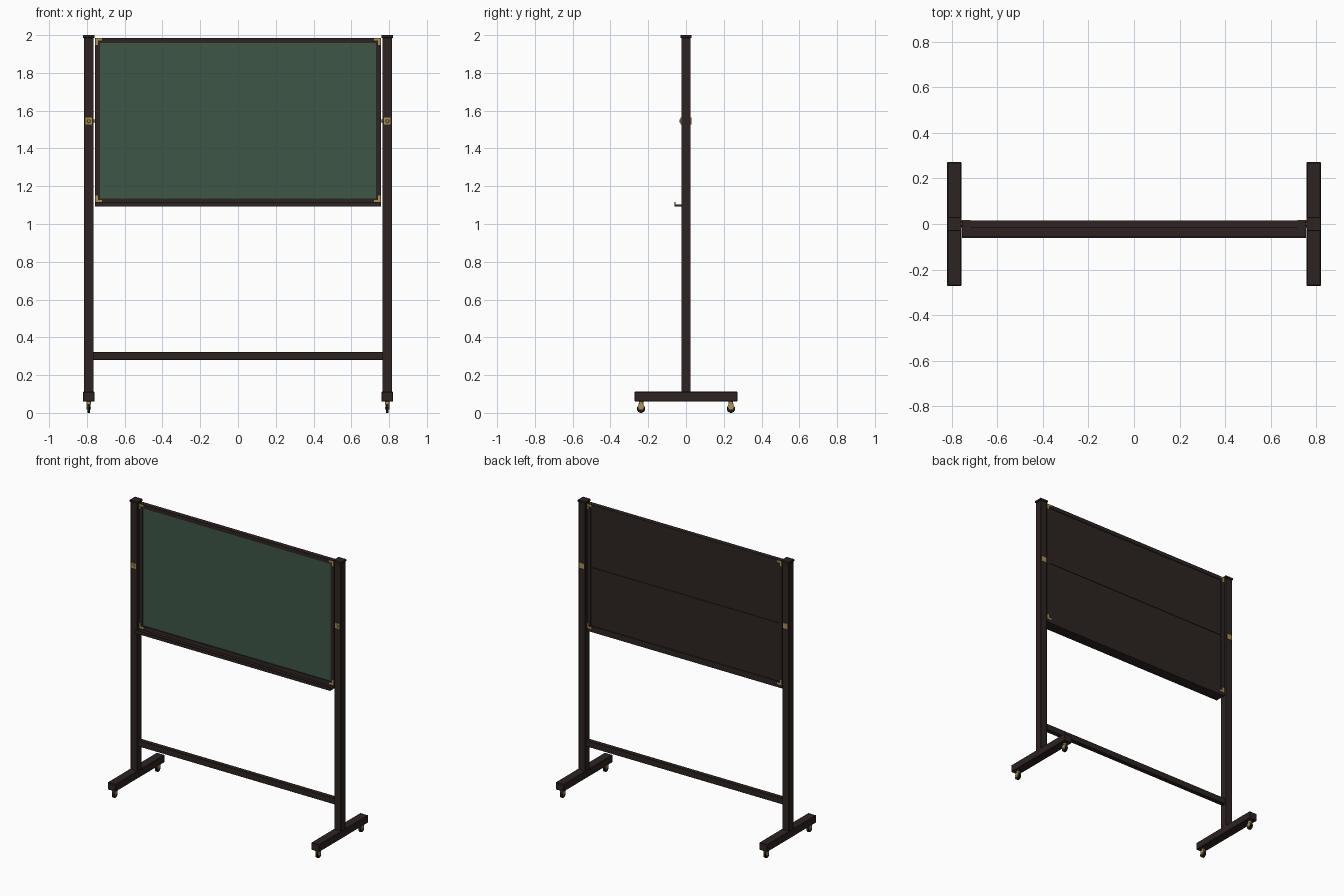
import bpy, bmesh, math
from mathutils import Matrix, Vector

if "Cube" in bpy.data.objects:
    bpy.data.objects.remove(bpy.data.objects["Cube"])


def material(name, rgb):
    m = bpy.data.materials.new(name)
    m.diffuse_color = (*rgb, 1)
    m.use_nodes = True
    m.node_tree.nodes["Principled BSDF"].inputs["Base Color"].default_value = m.diffuse_color
    return m


WOOD = material("dark wood", (0.026, 0.017, 0.016))
GREEN = material("slate green", (0.047, 0.093, 0.064))
BRASS = material("aged brass", (0.40, 0.28, 0.085))
RUBBER = material("black rubber", (0.010, 0.009, 0.009))


def finish(name, bm, mat, bevel=0):
    bmesh.ops.recalc_face_normals(bm, faces=bm.faces)
    me = bpy.data.meshes.new(name)
    bm.to_mesh(me)
    bm.free()
    me.materials.append(mat)
    ob = bpy.data.objects.new(name, me)
    bpy.context.collection.objects.link(ob)
    if bevel:
        mod = ob.modifiers.new("edge bevel", 'BEVEL')
        mod.width = bevel
        mod.segments = 1
    return ob


def box(name, x, y, z, mat, bevel=0):
    """Box from (min, max) ranges."""
    bm = bmesh.new()
    bmesh.ops.create_cube(bm, size=1)
    for v in bm.verts:
        v.co = Vector([(a + b) / 2 + c * (b - a) for (a, b), c in zip((x, y, z), v.co)])
    return finish(name, bm, mat, bevel)


def cyl(name, centre, r, length, axis, mat, r2=None, sides=24):
    bm = bmesh.new()
    bmesh.ops.create_cone(bm, cap_ends=True, segments=sides, radius1=r,
                          radius2=r if r2 is None else r2, depth=length)
    rot = {'X': Matrix.Rotation(math.pi / 2, 4, 'Y'),
           'Y': Matrix.Rotation(math.pi / 2, 4, 'X'), 'Z': Matrix()}[axis]
    bmesh.ops.transform(bm, matrix=Matrix.Translation(centre) @ rot, verts=bm.verts)
    for f in bm.faces:
        f.smooth = len(f.verts) == 4
    for e in bm.edges:
        e.smooth = all(len(f.verts) == 4 for f in e.link_faces)
    return finish(name, bm, mat)


def extrude(name, pts, axis_map, depth, mat):
    """Extrude a 2D outline between two depths; axis_map makes the 3D point."""
    bm = bmesh.new()
    rings = [[bm.verts.new(axis_map(a, b, d)) for a, b in pts] for d in depth]
    bm.faces.new(rings[0])
    bm.faces.new(rings[1])
    n = len(pts)
    for i in range(n):
        j = (i + 1) % n
        bm.faces.new((rings[0][i], rings[0][j], rings[1][j], rings[1][i]))
    return finish(name, bm, mat)


PX, PZ = 0.79, 1.545          # post centre and pivot height
for s, side in ((-1, "left"), (1, "right")):
    x = s * PX
    # upright, cap and foot
    box(side + "_post", (x - .026, x + .026), (-.025, .025), (.11, 1.986), WOOD, .002)
    box(side + "_post_cap", (x - .031, x + .031), (-.03, .03), (1.985, 2.0), WOOD, .002)
    box(side + "_foot", (x - .031, x + .031), (-.272, .272), (.06, .112), WOOD, .003)
    # pivot hardware
    for t, face in ((-1, "front"), (1, "back")):
        box(f"{side}_{face}_pivot_plate", (x - .018, x + .018),
            sorted((t * .024, t * .029)), (PZ - .018, PZ + .018), BRASS)
    cyl(side + "_pivot_knob", (x, -.031, PZ), .010, .006, 'Y', BRASS, r2=.007)
    cyl(side + "_pivot_pin", (s * .758, 0, PZ), .007, .03, 'X', BRASS)
    # casters
    for t, face in ((-1, "front"), (1, "back")):
        y = t * .238
        n = f"{side}_{face}_caster_"
        cyl(n + "wheel", (x, y, .022), .022, .014, 'X', RUBBER)
        cyl(n + "axle", (x, y, .024), .006, .026, 'X', BRASS, sides=12)
        cyl(n + "stem", (x, y, .054), .012, .014, 'Z', BRASS, sides=16)
        box(n + "fork_crown", (x - .011, x + .011), (y - .013, y + .013), (.045, .050), BRASS)
        for k in (-1, 1):
            extrude(f"{n}fork_{'inner' if k * s < 0 else 'outer'}",
                    [(-.013, .05), (-.016, .032), (-.009, .017), (.009, .017),
                     (.016, .032), (.013, .05)],
                    lambda a, b, d, y=y: (d, y + a, b),
                    (x + k * .008, x + k * .011), BRASS)

# lower crossbar
box("crossbar", (-.766, .766), (-.016, .016), (.28, .323), WOOD, .002)

# board frame
FX, Z0, Z1, W, D = .757, 1.112, 1.986, .027, .016
box("frame_top_rail", (-FX, FX), (-D, D), (Z1 - W, Z1), WOOD)
box("frame_bottom_rail", (-FX, FX), (-D, D), (Z0, Z0 + W - .004), WOOD)
for s, side in ((-1, "left"), (1, "right")):
    box(side + "_frame_stile", sorted((s * FX, s * (FX - W))), (-D, D),
        (Z0 + W - .004, Z1 - W), WOOD)

# green writing surface and backing boards with a centre seam
box("writing_surface", (-.732, .732), (-.011, .002), (1.132, 1.962), GREEN)
box("backing_core", (-.732, .732), (.002, .007), (1.132, 1.962), WOOD)
box("lower_backing_board", (-.731, .731), (.007, .011), (1.134, PZ - .002), WOOD)
box("upper_backing_board", (-.731, .731), (.007, .011), (PZ + .002, 1.96), WOOD)

# brass L-shaped corner brackets on both sides
L, A = .036, .013
for sx in (-1, 1):
    for top in (0, 1):
        for sy in (-1, 1):
            zc, sz = (Z1 - .002, -1) if top else (Z0 + .003, 1)
            xc = sx * (FX - .002)
            name = f"{'upper' if top else 'lower'}_{'left' if sx < 0 else 'right'}_" \
                   f"{'front' if sy < 0 else 'back'}_bracket"
            extrude(name, [(0, 0), (L, 0), (L, A), (A, A), (A, L), (0, L)],
                    lambda a, b, d, xc=xc, zc=zc, sx=sx, sz=sz: (xc - sx * a, d, zc + sz * b),
                    (sy * .0155, sy * .0185), BRASS)

# chalk tray with raised lip
extrude("chalk_tray", [(.016, 1.093), (-.061, 1.093), (-.061, 1.116), (-.055, 1.116),
                       (-.055, 1.104), (-.016, 1.104), (-.016, 1.112), (.016, 1.112)],
        lambda a, b, d: (d, a, b), (-FX, FX), WOOD)
